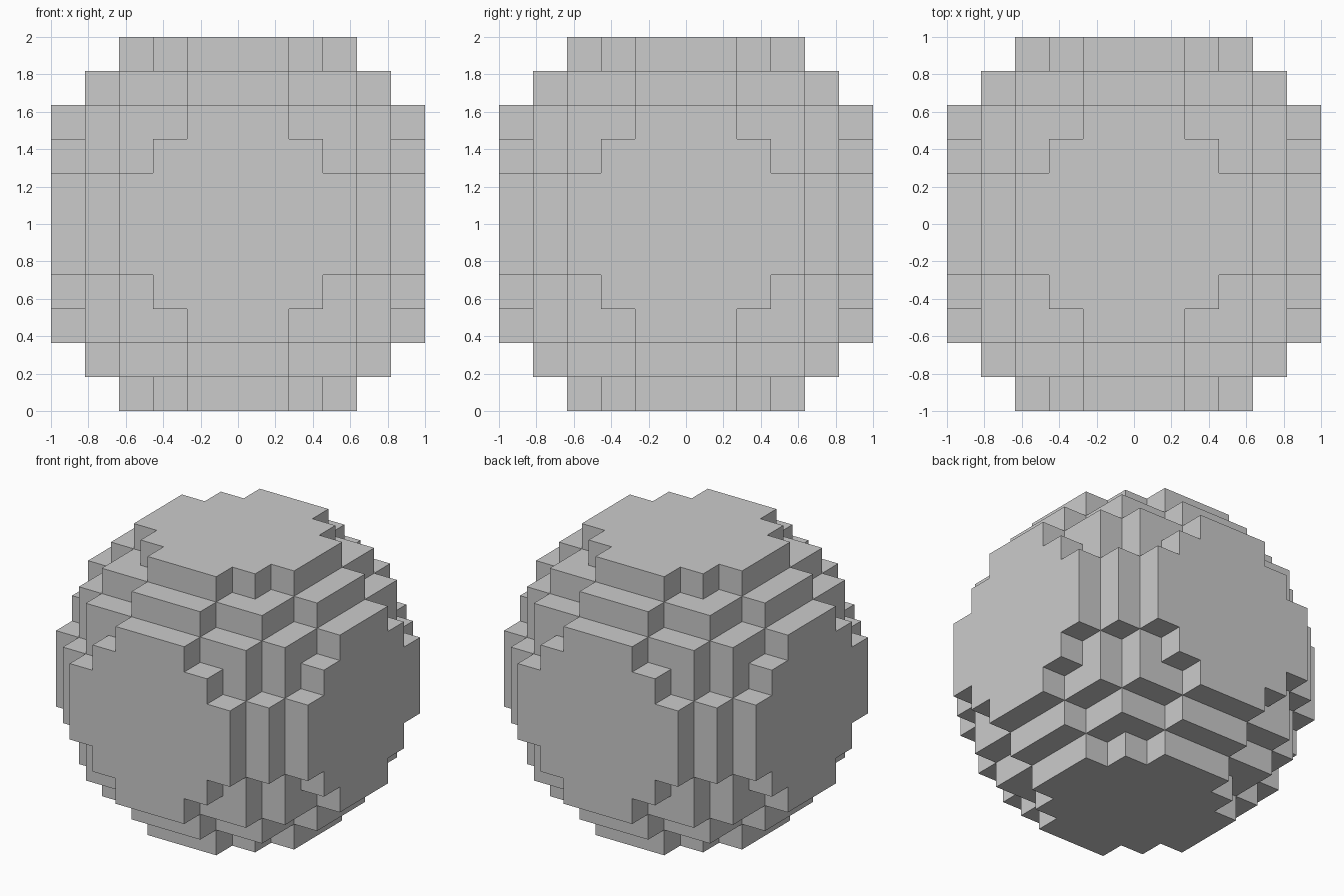
import bpy, bmesh
from mathutils import Vector

if "Cube" in bpy.data.objects:
    bpy.data.objects.remove(bpy.data.objects["Cube"])

N = 5                    # cells from the centre to the outermost layer
CELL = 2 / (2 * N + 1)   # eleven cells span 2 units
LIMIT = 35               # squared radius in cells


def filled(c):
    return max(abs(v) for v in c) <= N and sum(v * v for v in c) <= LIMIT


def add_face(bm, cell, axis, sign):
    """One outward-facing square on the given side of a cell."""
    u, v = (axis + 1) % 3, (axis + 2) % 3
    corners = [(-.5, -.5), (.5, -.5), (.5, .5), (-.5, .5)]
    if sign < 0:
        corners.reverse()
    verts = []
    for a, b in corners:
        p = Vector(cell)
        p[axis] += sign * .5
        p[u] += a
        p[v] += b
        verts.append(bm.verts.new(p * CELL + Vector((0, 0, 1))))
    bm.faces.new(verts)


# Stepped block sphere: only the exposed cell sides become faces
bm = bmesh.new()
span = range(-N, N + 1)
for cell in [(x, y, z) for x in span for y in span for z in span]:
    if not filled(cell):
        continue
    for axis in range(3):
        for sign in (-1, 1):
            neighbour = list(cell)
            neighbour[axis] += sign
            if not filled(neighbour):
                add_face(bm, cell, axis, sign)
bmesh.ops.remove_doubles(bm, verts=bm.verts, dist=0.001)

mesh = bpy.data.meshes.new("block_sphere")
bm.to_mesh(mesh)
bm.free()
bpy.context.collection.objects.link(bpy.data.objects.new("block_sphere", mesh))
